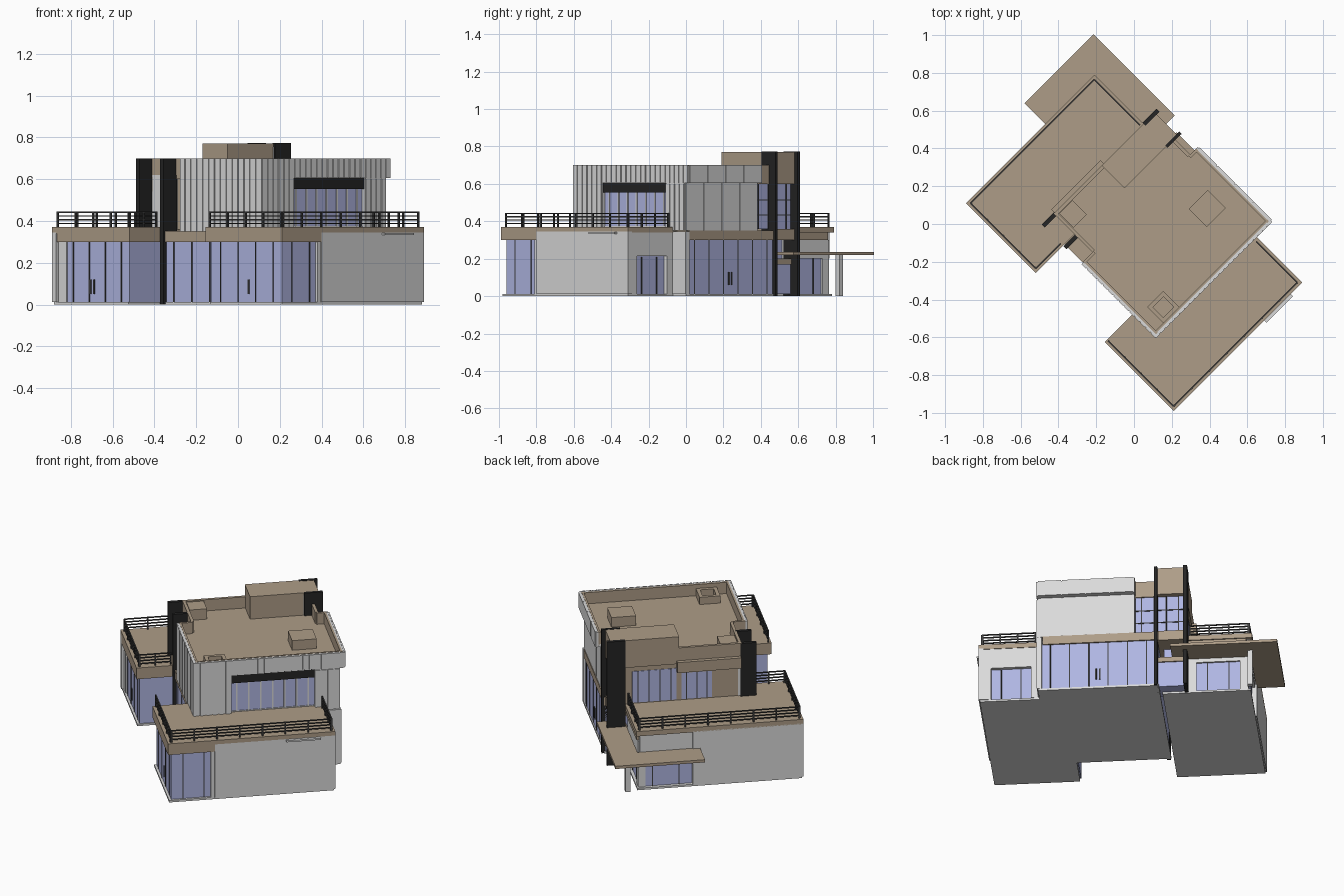
import bpy, bmesh

def mat(name, r, g, b):
    m = bpy.data.materials.new(name)
    m.diffuse_color = (r, g, b, 1)
    return m

TAN = mat("tan render", .42, .335, .245)
WHITE = mat("light grey cladding", .70, .70, .70)
GLASS = mat("blue glass", .43, .465, .76)
BLACK = mat("black slab", .018, .018, .018)
STEEL = mat("dark steel", .05, .05, .05)

# The house stands at 45 degrees: a = x + y, b = y - x
def part(name, m, boxes):
    bm = bmesh.new()
    for a0, a1, b0, b1, z0, z1 in boxes:
        v = [bm.verts.new(((a - b) / 2, (a + b) / 2, z))
             for z in (z0, z1) for a, b in ((a0, b0), (a1, b0), (a1, b1), (a0, b1))]
        for f in ((3, 2, 1, 0), (4, 5, 6, 7), (0, 1, 5, 4), (1, 2, 6, 5), (2, 3, 7, 6), (3, 0, 4, 7)):
            bm.faces.new([v[i] for i in f])
    me = bpy.data.meshes.new(name)
    bm.to_mesh(me)
    bm.free()
    me.materials.append(m)
    ob = bpy.data.objects.new(name, me)
    bpy.context.collection.objects.link(ob)
    return ob

# Evenly spaced strips along one axis; gap = part of each step left open
def strips_a(a0, a1, n, w, b0, b1, z0, z1):
    s = (a1 - a0) / n
    return [(a0 + (i + .5) * s - w / 2, a0 + (i + .5) * s + w / 2, b0, b1, z0, z1) for i in range(n)]

def strips_b(b0, b1, n, w, a0, a1, z0, z1):
    return [(a0, a1, s[0], s[1], z0, z1) for s in strips_a(b0, b1, n, w, 0, 1, 0, 1)]

# Ground plates
part("base_plate", WHITE, [(-.77, .57, -1.19, -.50, 0, .012), (-.77, .57, .28, .99, 0, .012),
                           (-.47, .71, -.71, .26, 0, .0125)])

# Ground floor glazing
part("east_wing_glass", GLASS, [(-.75, .545, -1.17, -.49, .012, .31)])
part("west_wing_glass", GLASS, [(-.75, .545, .29, .96, .012, .31)])
part("centre_glass", GLASS, [(-.46, .70, -.69, .25, .0125, .31)])
part("stair_glass_lower", GLASS, [(.5, .66, .24, .47, .0125, .17)])

# Glazing bars
part("glazing_bars", STEEL,
     strips_b(-1.17, -.5, 4, .008, -.754, -.74, .012, .30)
     + strips_b(.29, .9, 4, .008, -.754, -.74, .012, .30)
     + strips_b(-.45, .24, 4, .008, -.464, -.45, .012, .30)
     + strips_b(-.69, .24, 6, .008, .69, .704, .012, .30)
     + strips_a(-.74, -.40, 2, .008, -1.174, -1.16, .012, .30)
     + [(-.757, -.74, b, b + .012, .05, .12) for b in (-.86, .62, .65)]
     + [(.69, .707, b, b + .012, .06, .13) for b in (-.25, -.22)])

# Solid ground floor walls
part("east_wing_walls", WHITE, [
    (-.40, .58, -1.20, -1.16, .012, .345), (-.43, -.385, -1.19, -1.15, .012, .30),
    (.53, .575, -1.16, -1.10, .012, .345), (.53, .575, -1.10, -.72, .215, .345),
    (.53, .575, -.78, -.72, .012, .345), (.53, .715, -.72, -.68, .012, .345)])
part("west_wing_walls", WHITE, [
    (-.78, .12, .96, 1.0, .012, .345), (.12, .55, .955, .985, .20, .345),
    (-.76, -.73, .88, .97, .012, .30), (.50, .56, .48, .55, .012, .30),
    (.50, .56, .90, .97, .012, .30), (.50, .56, .50, .95, .20, .30)])
part("door_frames", STEEL,
     strips_b(-1.1, -.78, 2, .008, .53, .55, .012, .21) + strips_b(.55, .9, 2, .008, .53, .55, .012, .2)
     + strips_a(.12, .55, 2, .008, .95, .964, .012, .2))
part("wall_lamp", WHITE, [(.18, .46, -1.225, -1.19, .333, .343)])

# Terrace slabs with deep fascia at the glazed ends
part("east_terrace", TAN, [(-.78, .58, -1.20, -.47, .34, .37), (-.78, -.40, -1.20, -.47, .30, .345),
                           (-.5, .52, -1.15, -.5, .30, .345)])
part("west_terrace", TAN, [(-.78, .58, .26, 1.0, .34, .37), (-.78, .57, .26, .95, .30, .345)])
part("centre_fascia", TAN, [(-.475, .712, -.675, .26, .30, .352), (.4, .70, .24, .47, .30, .36),
                            (.4, .67, .24, .47, .17, .20)])

# Railings: posts and four thin bars
def rail(name, axis, c, s0, s1, n):
    out = []
    for i in range(n):
        s = s0 + (s1 - s0 - .012) * i / (n - 1)
        out.append((s, s + .012, c - .006, c + .006, .36, .445))
    for z in (.385, .403, .421, .439):
        out.append((s0, s1, c - .005, c + .005, z, z + .006))
    if axis == 'b':
        out = [(o[2], o[3], o[0], o[1], o[4], o[5]) for o in out]
    part(name, STEEL, out)

rail("east_rail_end", 'b', -.755, -1.175, -.48, 5)
rail("east_rail_side", 'a', -1.175, -.755, .555, 8)
rail("east_rail_back", 'b', .555, -1.175, -.74, 4)
rail("west_rail_end", 'b', -.755, .285, .975, 5)
rail("west_rail_side", 'a', .975, -.755, .555, 8)
rail("west_rail_back", 'b', .555, .49, .975, 4)
rail("west_rail_front", 'a', .285, -.755, -.49, 3)

# Upper floor: clad box with a recessed window on the long side
part("upper_box", WHITE, [
    (-.485, .70, -.66, .065, .35, .62), (-.485, -.18, -.715, -.66, .35, .62),
    (.50, .70, -.715, -.66, .35, .62), (-.18, .50, -.715, -.66, .61, .62),
    (-.37, -.34, .24, .47, .36, .62)])
part("upper_window_glass", GLASS, [(-.18, .50, -.685, -.655, .37, .56)])
part("upper_window_lintel", BLACK, [(-.18, .50, -.705, -.655, .553, .609)])
part("upper_window_frame", WHITE, strips_a(-.18, .50, 7, .012, -.692, -.68, .37, .553)
     + [(-.18, .50, -.692, -.68, .365, .375)])

# Parapet: clad outside, rendered inside
part("parapet_outer", WHITE, [
    (-.485, -.465, -.715, .065, .60, .698), (-.485, .745, -.715, -.695, .605, .698),
    (.725, .745, -.715, .07, .605, .698), (.70, .745, -.715, .07, .605, .625)])
part("parapet_inner", TAN, [
    (-.466, -.45, -.70, .07, .61, .70), (-.466, .73, -.696, -.68, .61, .70),
    (.71, .726, -.70, .07, .61, .70), (-.47, -.36, .05, .07, .61, .70),
    (.65, .73, .05, .07, .61, .70), (-.37, .15, .455, .48, .60, .70),
    (.64, .665, .07, .26, .60, .70), (-.37, -.345, .07, .47, .62, .70)])
part("main_roof", TAN, [(-.47, .73, -.70, .06, .612, .63), (-.365, .655, .05, .47, .60, .63)])

# Vertical cladding boards
part("cladding_boards", WHITE,
     strips_b(-.72, .07, 14, .045, -.491, -.484, .35, .70)
     + strips_a(-.49, -.18, 6, .042, -.722, -.714, .35, .70)
     + strips_a(-.18, .50, 13, .042, -.722, -.714, .61, .70)
     + strips_a(.50, .70, 4, .042, -.722, -.714, .35, .60)
     + strips_a(.50, .74, 5, .042, -.722, -.714, .605, .70)
     + strips_b(-.71, .06, 4, .186, .695, .707, .35, .61)
     + strips_b(-.71, .06, 4, .186, .74, .752, .605, .70))

# Rear spine of the upper floor: rendered walls, windows, eave
part("rear_upper_walls", TAN, [(-.34, .60, .07, .465, .36, .61), (-.37, .15, .45, .475, .54, .61)])
part("rear_windows", GLASS, [(-.13, .12, .45, .469, .375, .55), (.16, .52, .45, .469, .375, .57),
                             (.58, .655, .07, .465, .36, .60)])
part("rear_window_bars", STEEL, strips_a(-.13, .12, 3, .008, .46, .472, .375, .55)
     + strips_a(.16, .52, 4, .008, .46, .472, .375, .57)
     + [(.64, .659, .07, .465, z, z + .006) for z in (.43, .51)]
     + strips_b(.07, .465, 4, .008, .64, .659, .36, .60))
part("rear_eave", TAN, [(-.36, .16, .44, .515, .555, .62)])

# Stair penthouse
part("penthouse", TAN, [(.14, .70, .24, .48, .60, .77)])
part("penthouse_door", WHITE, [(.575, .66, .234, .25, .63, .755)])

# Tall black fins at both ends of the spine
part("black_fins", BLACK, [(-.49, -.36, .455, .485, .36, .70), (-.49, -.36, .225, .255, 0, .70),
                           (.58, .73, .46, .49, 0, .772), (.58, .73, .225, .25, 0, .772)])

# Roof lights and vent
part("roof_light", TAN, [(.37, .57, -.40, -.21, .62, .69)])
part("roof_hatch", TAN, [(-.37, -.34, -.68, -.51, .62, .675), (-.23, -.20, -.68, -.51, .62, .675),
                         (-.34, -.23, -.68, -.65, .62, .675), (-.34, -.23, -.54, -.51, .62, .675)])
part("roof_vent", TAN, [(-.34, -.20, .30, .45, .62, .695)])

# Entrance canopy and post
part("canopy", TAN, [(.57, .79, .36, 1.22, .22, .237), (.06, .57, .99, 1.22, .22, .237)])
part("canopy_post", WHITE, [(.63, .67, .97, 1.01, 0, .22)])
